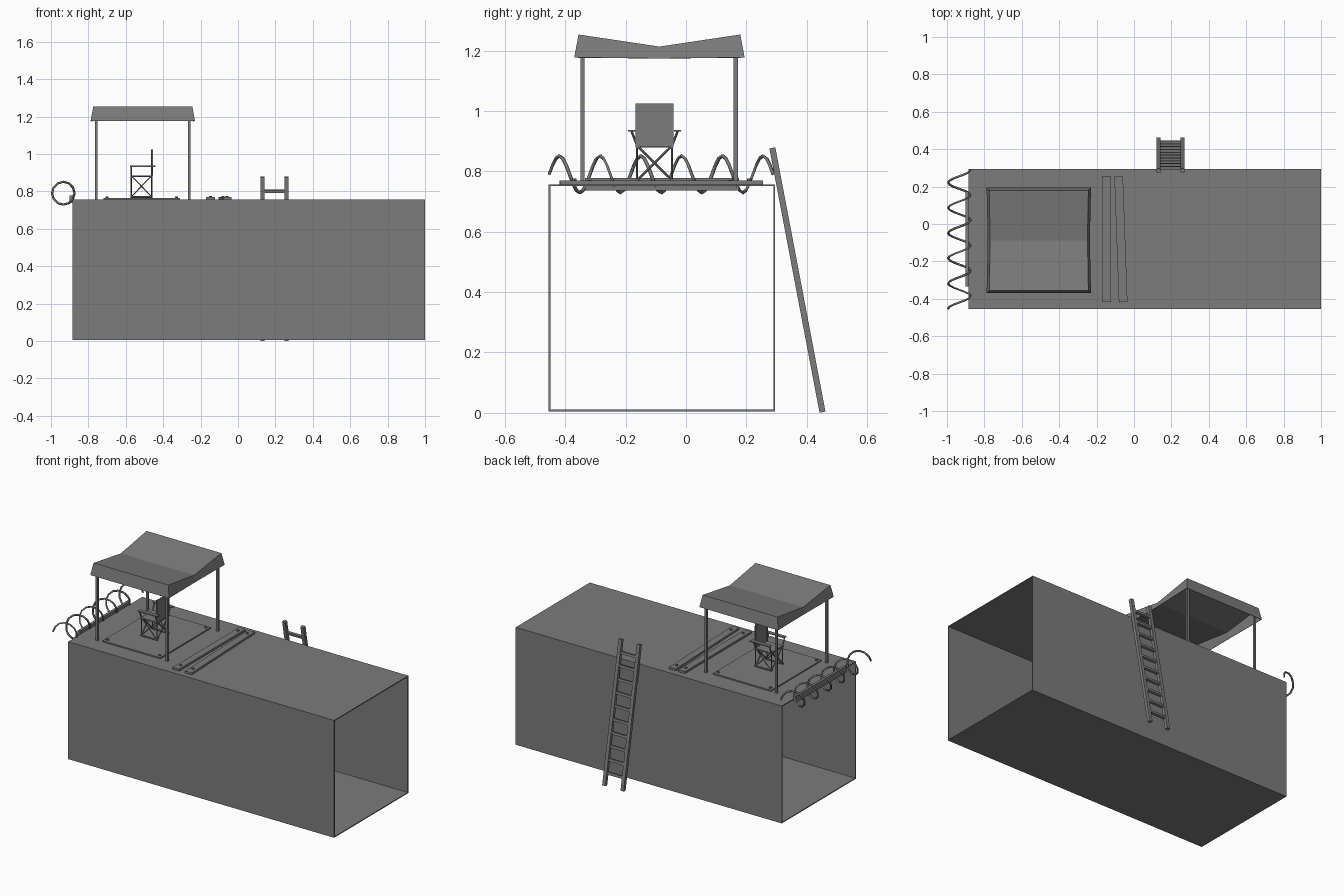
import bpy, bmesh, math
from mathutils import Vector, Matrix

if "Cube" in bpy.data.objects:
    bpy.data.objects.remove(bpy.data.objects["Cube"])

dark = bpy.data.materials.new("dark_grey")
dark.diffuse_color = (0.2, 0.2, 0.2, 1)
dark.use_nodes = True
dark.node_tree.nodes["Principled BSDF"].inputs["Base Color"].default_value = dark.diffuse_color


def add(name, bm):
    me = bpy.data.meshes.new(name)
    bm.to_mesh(me)
    bm.free()
    me.materials.append(dark)
    ob = bpy.data.objects.new(name, me)
    bpy.context.collection.objects.link(ob)
    return ob


def mesh_obj(name, verts, faces, solid=0.0):
    me = bpy.data.meshes.new("temp")
    me.from_pydata(verts, [], faces)
    bm = bmesh.new()
    bm.from_mesh(me)
    bpy.data.meshes.remove(me)
    bmesh.ops.recalc_face_normals(bm, faces=bm.faces)
    ob = add(name, bm)
    if solid:
        m = ob.modifiers.new("thickness", 'SOLIDIFY')
        m.thickness = solid
        m.offset = -1
    return ob


def box(name, x, y, z, rot=0.0):
    """Box from (min, max) ranges, turned about its own z axis."""
    bm = bmesh.new()
    bmesh.ops.create_cube(bm, size=1)
    bmesh.ops.scale(bm, vec=[r[1] - r[0] for r in (x, y, z)], verts=bm.verts)
    ob = add(name, bm)
    ob.location = [(r[0] + r[1]) / 2 for r in (x, y, z)]
    ob.rotation_euler.z = rot
    return ob


def rod(name, a, b, r, sides=8):
    a, b = Vector(a), Vector(b)
    d = b - a
    bm = bmesh.new()
    bmesh.ops.create_cone(bm, cap_ends=True, segments=sides, radius1=r, radius2=r, depth=d.length)
    bm.transform(Matrix.Translation((a + b) / 2) @ d.to_track_quat('Z', 'Y').to_matrix().to_4x4())
    return add(name, bm)


# container: square tube open at both x ends
ring = [(-0.455, 0.005), (0.295, 0.005), (0.295, 0.757), (-0.455, 0.757)]
verts = []
for x in (-0.885, 1.0):
    for inset in (0, 0.006):
        for i, (y, z) in enumerate(ring):
            verts.append((x, y + (inset if i in (0, 3) else -inset), z + (inset if i < 2 else -inset)))
faces = []
for i in range(4):
    j = (i + 1) % 4
    faces += [(i, j, 8 + j, 8 + i), (4 + i, 4 + j, 12 + j, 12 + i),
              (i, j, 4 + j, 4 + i), (8 + i, 8 + j, 12 + j, 12 + i)]
mesh_obj("container", verts, faces)

# canopy with a sagging V roof and a flared skirt
cx, cy = -0.509, -0.088
top, low = [], []
for sx, sy in [(-1, -1), (1, -1), (1, 0), (1, 1), (-1, 1), (-1, 0)]:
    mid = sy == 0
    top.append((cx + sx * (0.260 if mid else 0.265), cy + sy * 0.268, 1.213 if mid else 1.253))
    low.append((cx + sx * (0.273 if mid else 0.279), cy + sy * 0.282, 1.174 if mid else 1.177))
faces = [(0, 1, 2, 5), (5, 2, 3, 4)] + [(i, (i + 1) % 6, 6 + (i + 1) % 6, 6 + i) for i in range(6)]
mesh_obj("canopy", top + low, faces, 0.003)
for x in (-0.757, -0.26):
    for y in (-0.343, 0.165):
        t = 0.007
        box("canopy_post", (x - t, x + t), (y - t, y + t), (0.757, 1.222))

# floor mat with corner pegs
box("mat", (-0.72, -0.31), (-0.343, 0.168), (0.757, 0.765))
for x in (-0.70, -0.33):
    for y in (-0.32, 0.145):
        rod("mat_peg", (x, y, 0.76), (x, y, 0.772), 0.008)

# loose planks with bolts
for px, tilt in ((-0.147, 0.0), (-0.07, 0.036)):
    box("plank", (px - 0.023, px + 0.023), (-0.418, 0.254), (0.757, 0.770), tilt)
    for y in (-0.37, 0.21):
        bx = px - tilt * (y + 0.082)
        rod("plank_bolt", (bx, y, 0.765), (bx, y, 0.776), 0.008)

# folding chair facing -x
ya, yb = -0.162, -0.046
xa, xb = -0.572, -0.46
zf, zs = 0.77, 0.885
box("seat", (xa, xb), (ya, yb), (zs - 0.006, zs))
box("backrest", (-0.461, -0.455), (-0.168, -0.042), (0.882, 1.025))
for y in (ya, yb):
    for z in (zf, zs - 0.004):
        rod("chair_rail", (xa - 0.004, y, z), (xb + 0.004, y, z), 0.005)
    rod("chair_side_brace", (xa, y, zf), (xb, y, zs), 0.003)
    rod("chair_side_brace", (xb, y, zf), (xa, y, zs), 0.003)
    rod("back_post", (xb, y, zs), (xb, y, 1.025), 0.005)
    s = -1 if y == ya else 1
    ay = y + s * 0.018
    box("armrest", (-0.577, -0.44), (ay - 0.012, ay + 0.012), (0.931, 0.937))
    for x in (xa, xb):
        rod("arm_post", (x, y, zs), (x, ay, 0.932), 0.004)
        rod("chair_leg", (x, y, zf), (x, y, zs), 0.003)
for x in (xa, xb):
    rod("chair_cross_leg", (x, ya, zf), (x, yb, zs), 0.004)
    rod("chair_cross_leg", (x, yb, zf), (x, ya, zs), 0.004)

# ladder leaning on the back wall
angle = math.atan2(0.166, 0.875)
length = math.hypot(0.166, 0.875)
for x in (0.13, 0.26):
    r = box("ladder_rail", (x - 0.011, x + 0.011), (0.359, 0.379), (0.44 - length / 2, 0.44 + length / 2))
    r.rotation_euler.x = angle
for i in range(10):
    z = 0.08 + 0.08 * i
    y = 0.369 - (z - 0.44) * 0.166 / 0.875
    r = box("ladder_rung", (0.132, 0.258), (y - 0.008, y + 0.008), (z - 0.008, z + 0.008))
    r.rotation_euler.x = angle

# wire coil over the left edge and the bar that holds it
cu = bpy.data.curves.new("wire_coil", 'CURVE')
cu.dimensions = '3D'
cu.bevel_depth = 0.006
cu.bevel_resolution = 0
cu.use_fill_caps = True
cu.materials.append(dark)
sp = cu.splines.new('POLY')
n, turns = 66, 5.5
sp.points.add(n)
for i, p in enumerate(sp.points):
    a = 2 * math.pi * turns * i / n
    p.co = (-0.934 - 0.060 * math.cos(a), -0.453 + 0.742 * i / n, 0.79 + 0.061 * math.sin(a), 1)
bpy.context.collection.objects.link(bpy.data.objects.new("wire_coil", cu))
box("wire_bar", (-0.902, -0.885), (-0.335, 0.175), (0.737, 0.778))
